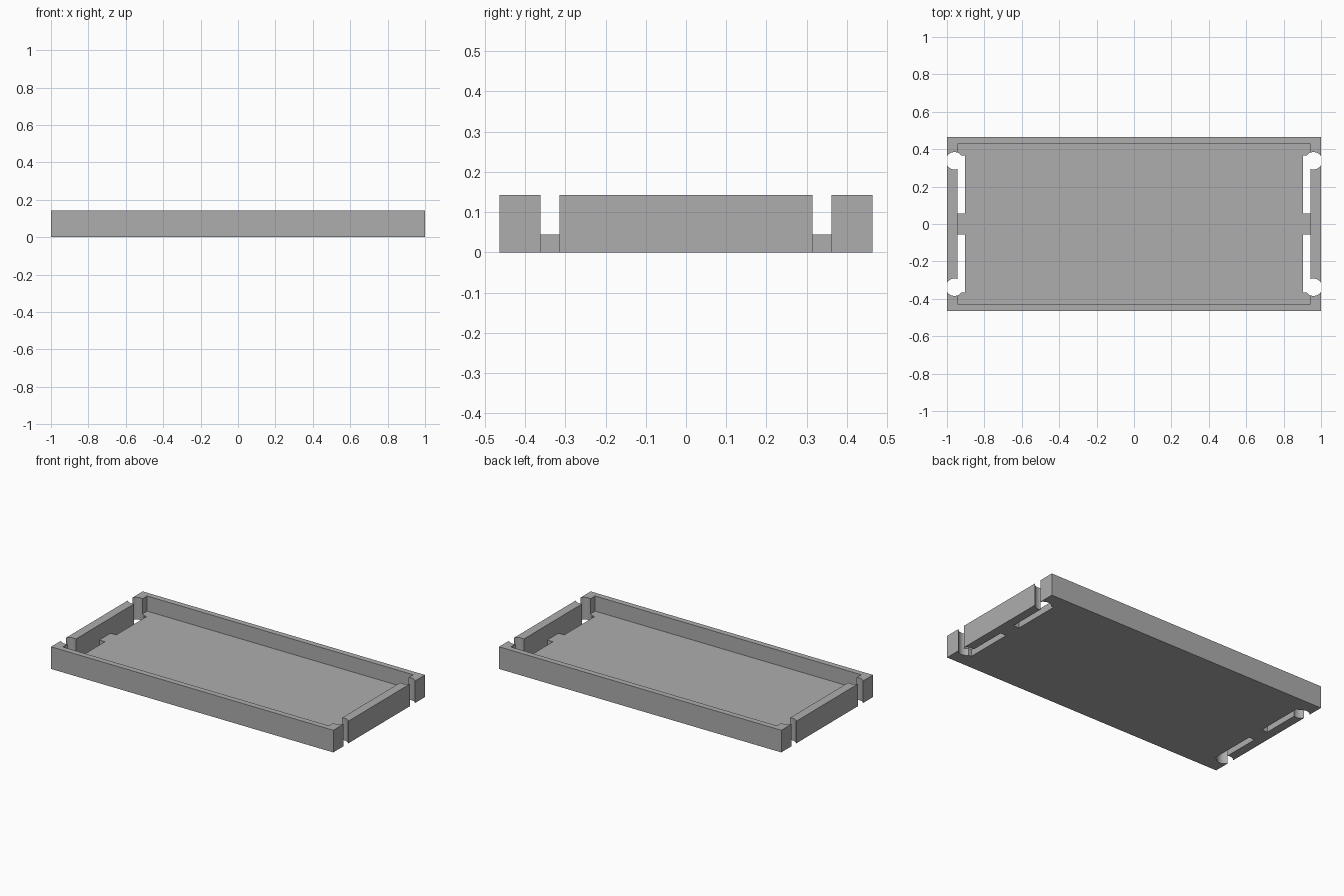
import bpy

old = bpy.data.objects.get("Cube")
if old:
    bpy.data.objects.remove(old, do_unlink=True)

LENGTH, WIDTH, HEIGHT = 2.0, 0.928, 0.142
INNER_X, INNER_Y, FLOOR = 0.943, 0.427, 0.045

grey = bpy.data.materials.new("plain grey")
grey.use_nodes = True
colour = (0.42, 0.42, 0.42, 1)
grey.diffuse_color = colour
grey.node_tree.nodes["Principled BSDF"].inputs["Base Color"].default_value = colour


def box(name, x0, x1, y0, y1, z0, z1):
    bpy.ops.mesh.primitive_cube_add(
        size=1, location=((x0 + x1) / 2, (y0 + y1) / 2, (z0 + z1) / 2))
    ob = bpy.context.object
    ob.name = name
    ob.scale = (x1 - x0, y1 - y0, z1 - z0)
    bpy.ops.object.transform_apply(location=True, rotation=False, scale=True)
    ob.data.materials.append(grey)
    return ob


# Solid tray block, hollowed out below
tray = box("tray", -LENGTH / 2, LENGTH / 2, -WIDTH / 2, WIDTH / 2, 0, HEIGHT)
cutters = [box("recess_cutter", -INNER_X, INNER_X, -INNER_Y, INNER_Y, FLOOR, 0.3)]

for sx in (-1, 1):
    for sy in (-1, 1):
        # Round corner hole that breaks through the end wall
        bpy.ops.mesh.primitive_cylinder_add(
            vertices=64, radius=0.0465, depth=0.6,
            location=(sx * 0.96, sy * 0.338, 0.1))
        hole = bpy.context.object
        hole.name = "corner_hole_cutter"
        hole.data.materials.append(grey)
        # Long slot through the floor beside the end wall
        xs = sorted((sx * 0.903, sx * INNER_X))
        ys = sorted((sy * 0.057, sy * 0.365))
        slot = box("floor_slot_cutter", *xs, *ys, -0.1, 0.1)
        cutters += [hole, slot]

# Cut the recess, holes and slots, then drop the cutters
for cutter in cutters:
    cut = tray.modifiers.new(cutter.name, "BOOLEAN")
    cut.operation = "DIFFERENCE"
    cut.solver = "EXACT"
    cut.object = cutter
    bpy.context.view_layer.objects.active = tray
    bpy.ops.object.modifier_apply(modifier=cut.name)
for cutter in cutters:
    bpy.data.objects.remove(cutter, do_unlink=True)

# Smooth hole walls, crisp edges elsewhere
bpy.ops.object.select_all(action="DESELECT")
tray.select_set(True)
bpy.context.view_layer.objects.active = tray
bpy.ops.object.shade_smooth_by_angle(angle=0.5)
